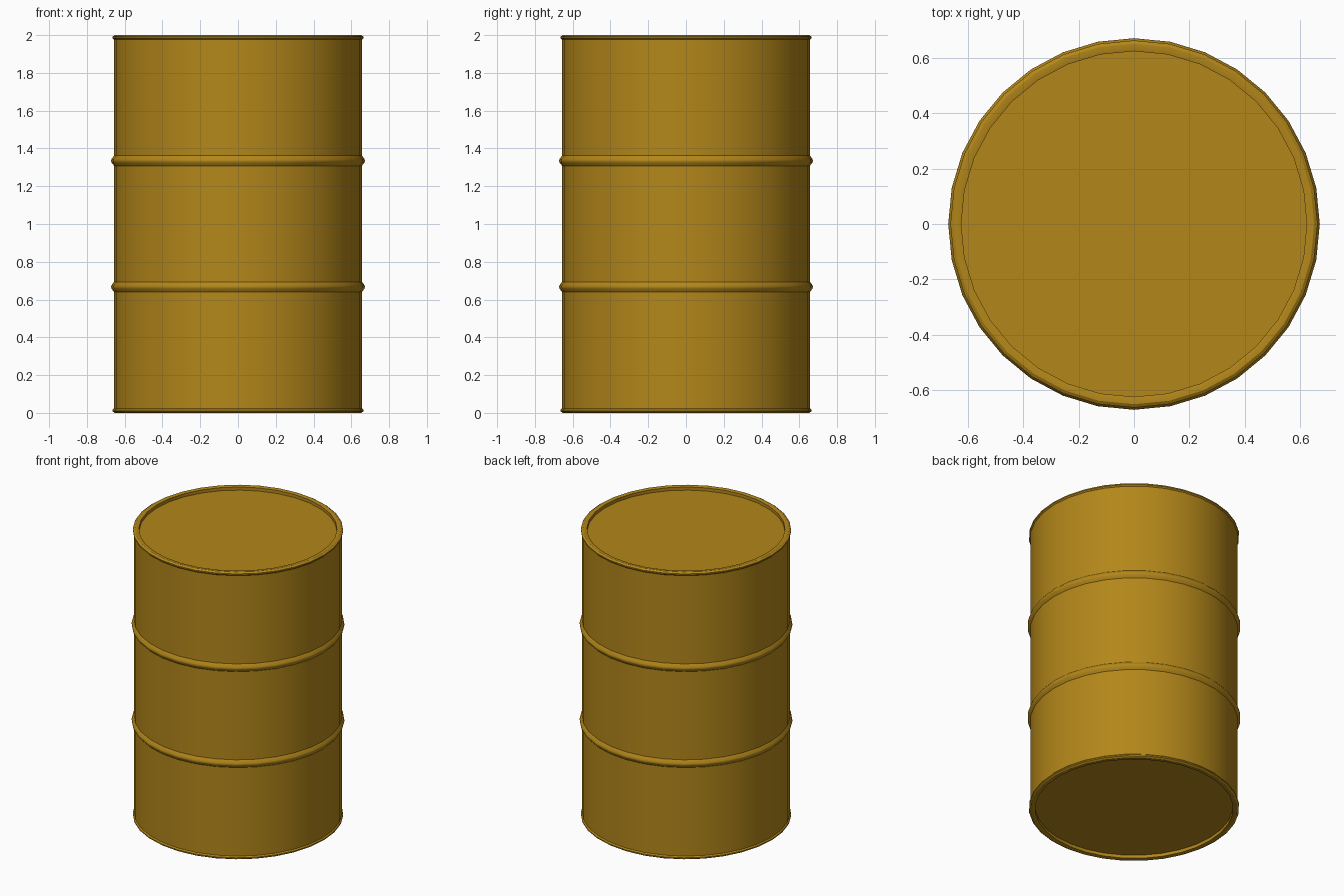
import bpy, bmesh, math

if "Cube" in bpy.data.objects:
    bpy.data.objects.remove(bpy.data.objects["Cube"])

SIDES = 32
HEIGHT = 2.0
BODY_R = 0.656
INNER_R = 0.625
RECESS = 0.025

paint = bpy.data.materials.new("ochre_paint")
paint.diffuse_color = (0.45, 0.24, 0.01, 1)
paint.use_nodes = True
paint.node_tree.nodes["Principled BSDF"].inputs["Base Color"].default_value = paint.diffuse_color


def finish(name, bm):
    mesh = bpy.data.meshes.new(name)
    bmesh.ops.recalc_face_normals(bm, faces=bm.faces)
    bm.to_mesh(mesh)
    bm.free()
    mesh.materials.append(paint)
    obj = bpy.data.objects.new(name, mesh)
    bpy.context.collection.objects.link(obj)
    return obj


def ring(bm, radius, z):
    return [bm.verts.new((radius * math.cos(a), radius * math.sin(a), z))
            for a in (2 * math.pi * i / SIDES for i in range(SIDES))]


def lathe(name, profile):
    bm = bmesh.new()
    rings = [ring(bm, r, z) for r, z in profile]
    for low, high in zip(rings, rings[1:]):
        for i in range(SIDES):
            j = (i + 1) % SIDES
            bm.faces.new((low[i], low[j], high[j], high[i]))
    # cap the recessed ends: lid and base
    bm.faces.new(rings[0])
    bm.faces.new(rings[-1])
    return finish(name, bm)


# Rolled rim, from the recessed end panel out to the wall (distance from end)
rim = [(INNER_R, RECESS), (INNER_R, 0.003), (0.635, 0.0), (0.652, 0.0),
       (0.664, 0.008), (0.664, 0.016), (BODY_R, 0.024)]


# Rolling hoop pressed into the wall
def hoop(z):
    return [(BODY_R, z - 0.027), (0.67, z - 0.009),
            (0.672, z), (0.67, z + 0.009), (BODY_R, z + 0.027)]


profile = (rim + hoop(0.667) + hoop(1.335)
           + [(r, HEIGHT - d) for r, d in reversed(rim)])
drum = lathe("steel_drum", profile)

# Smooth shading with sharp folds
bpy.context.view_layer.objects.active = drum
drum.select_set(True)
bpy.ops.object.shade_smooth_by_angle(angle=math.radians(30))
